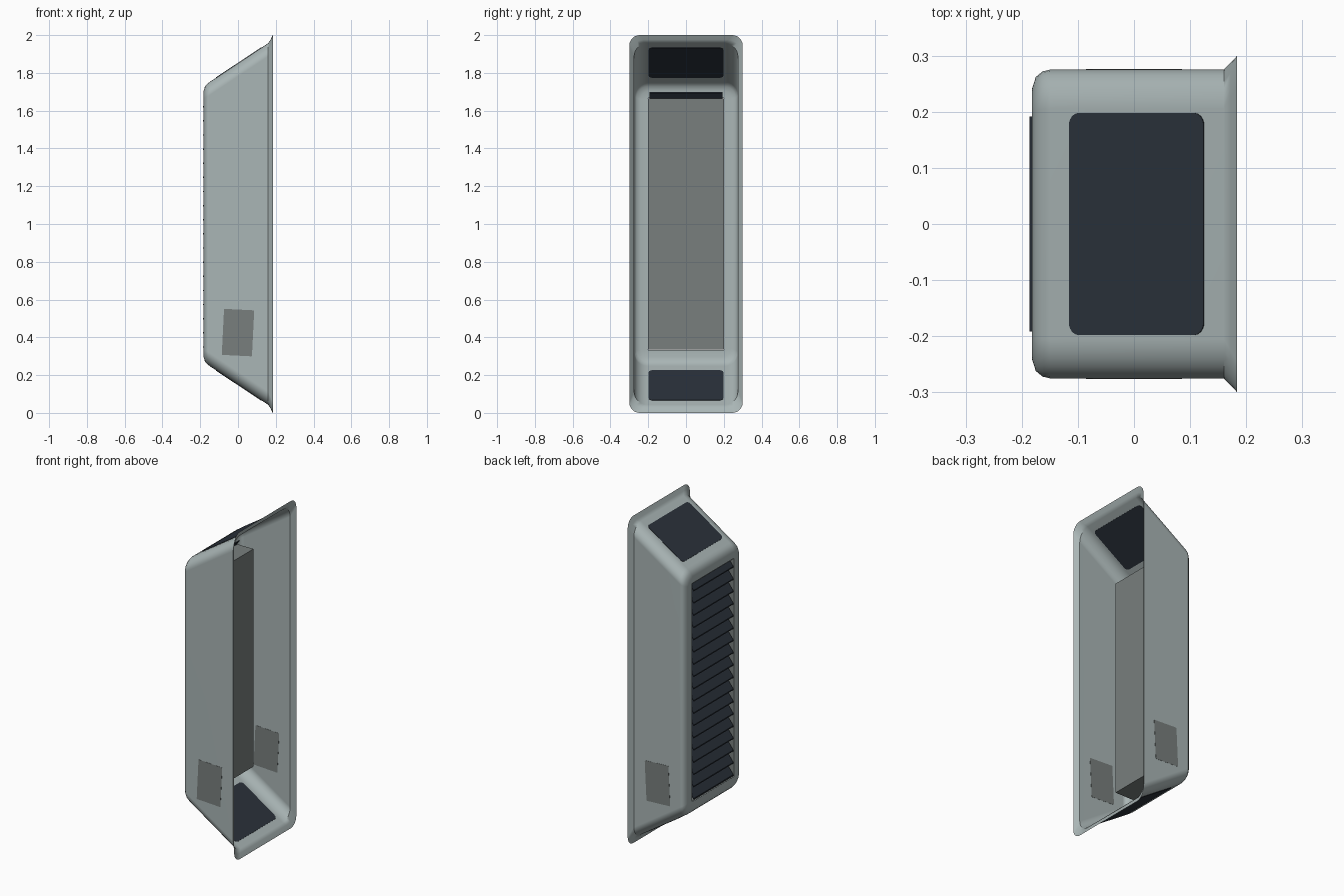
import bpy, bmesh, math
from mathutils import Vector

if "Cube" in bpy.data.objects:
    bpy.data.objects.remove(bpy.data.objects["Cube"])


def material(name, rgb):
    m = bpy.data.materials.new(name)
    m.diffuse_color = (*rgb, 1)
    m.use_nodes = True
    m.node_tree.nodes["Principled BSDF"].inputs["Base Color"].default_value = m.diffuse_color
    return m


SHELL = material("pale_grey_green", (0.40, 0.465, 0.465))
BOX = material("mid_grey", (0.19, 0.212, 0.207))
DARK = material("dark_blue_grey", (0.024, 0.032, 0.044))


def finish(bm, name, mat, smooth=None):
    bmesh.ops.recalc_face_normals(bm, faces=bm.faces)
    me = bpy.data.meshes.new(name)
    bm.to_mesh(me)
    bm.free()
    me.materials.append(mat)
    ob = bpy.data.objects.new(name, me)
    bpy.context.collection.objects.link(ob)
    if smooth:
        bpy.ops.object.select_all(action='DESELECT')
        ob.select_set(True)
        bpy.context.view_layer.objects.active = ob
        bpy.ops.object.shade_smooth_by_angle(angle=math.radians(smooth))
        # keep the big flat walls evenly shaded
        mod = ob.modifiers.new("even_shading", 'WEIGHTED_NORMAL')
        mod.keep_sharp = True
    return ob


def rounded_rect(hu, hv, r, n=6):
    pts = []
    for k, (su, sv) in enumerate([(1, 1), (-1, 1), (-1, -1), (1, -1)]):
        for i in range(n + 1):
            a = math.pi / 2 * (k + i / n)
            pts.append((su * (hu - r) + r * math.cos(a), sv * (hv - r) + r * math.sin(a)))
    return pts


def loft(bm, rings):
    # each ring: x, half width in y, half height in z, corner radius
    prev = None
    for x, hy, hz, r in rings:
        cur = [bm.verts.new((x, y, 1 + z)) for y, z in rounded_rect(hy, hz, r)]
        if prev:
            n = len(cur)
            for i in range(n):
                bm.faces.new((prev[i], prev[(i + 1) % n], cur[(i + 1) % n], cur[i]))
        prev = cur


def plate(name, centre, u, v, hu, hv, r, thick, mat):
    # thin rounded plate lying across a surface, visible from both sides
    bm = bmesh.new()
    c, u, v = Vector(centre), Vector(u).normalized(), Vector(v).normalized()
    n = u.cross(v)
    pts = rounded_rect(hu, hv, r)
    a = [bm.verts.new(c + u * p + v * q + n * thick / 2) for p, q in pts]
    b = [bm.verts.new(c + u * p + v * q - n * thick / 2) for p, q in pts]
    bm.faces.new(a)
    bm.faces.new(b[::-1])
    for i in range(len(a)):
        j = (i + 1) % len(a)
        bm.faces.new((a[i], b[i], b[j], a[j]))
    return finish(bm, name, mat)


# open-backed housing with flared rim, sloped ends and a framed front opening
bm = bmesh.new()
loft(bm, [(0.184, 0.300, 1.000, 0.055), (0.172, 0.287, 0.975, 0.062),
          (0.160, 0.275, 0.957, 0.070), (-0.150, 0.275, 0.752, 0.070),
          (-0.163, 0.272, 0.742, 0.067), (-0.175, 0.262, 0.728, 0.060),
          (-0.182, 0.240, 0.705, 0.045), (-0.182, 0.202, 0.667, 0.003)])
finish(bm, "housing", SHELL, 35)

# recessed box behind the front opening: four walls and a back
bm = bmesh.new()
a, b = [[bm.verts.new((x, sy * 0.202, 1 + sz * 0.665))
         for sy, sz in ((1, 1), (-1, 1), (-1, -1), (1, -1))] for x in (-0.182, -0.037)]
for i in range(4):
    j = (i + 1) % 4
    bm.faces.new((a[i], a[j], b[j], b[i]))
bm.faces.new(b)
finish(bm, "vent_box", BOX)

# angled louvre slats, outer edge low
bm = bmesh.new()
COUNT = 18
for i in range(COUNT):
    z = 0.343 + i * (1.615 - 0.343) / (COUNT - 1)
    prof = [(-0.186, z), (-0.186, z + 0.007), (-0.125, z + 0.085), (-0.125, z + 0.076)]
    l = [bm.verts.new((x, -0.192, h)) for x, h in prof]
    r = [bm.verts.new((x, 0.192, h)) for x, h in prof]
    bm.faces.new(l)
    bm.faces.new(r[::-1])
    for k in range(4):
        j = (k + 1) % 4
        bm.faces.new((l[k], r[k], r[j], l[j]))
finish(bm, "louvre_slats", DARK)

# dark panels on the sloped ends
slope = (0.957 - 0.752) / 0.310
xc = 0.005
rise = 0.752 + (xc + 0.150) * slope
length = 0.12 * math.hypot(1, slope)
for name, s in (("top_panel", 1), ("bottom_panel", -1)):
    plate(name, (xc, 0, 1 + s * rise), (1, 0, s * slope), (0, 1, 0),
          length, 0.198, 0.022, 0.004, DARK)

# small grilles low on both sides
for name, s in (("front_grille", -1), ("rear_grille", 1)):
    plate(name, (0, s * 0.275, 0.425), (1, 0, -0.05), (0.05, 0, 1),
          0.080, 0.122, 0.004, 0.002, BOX)
